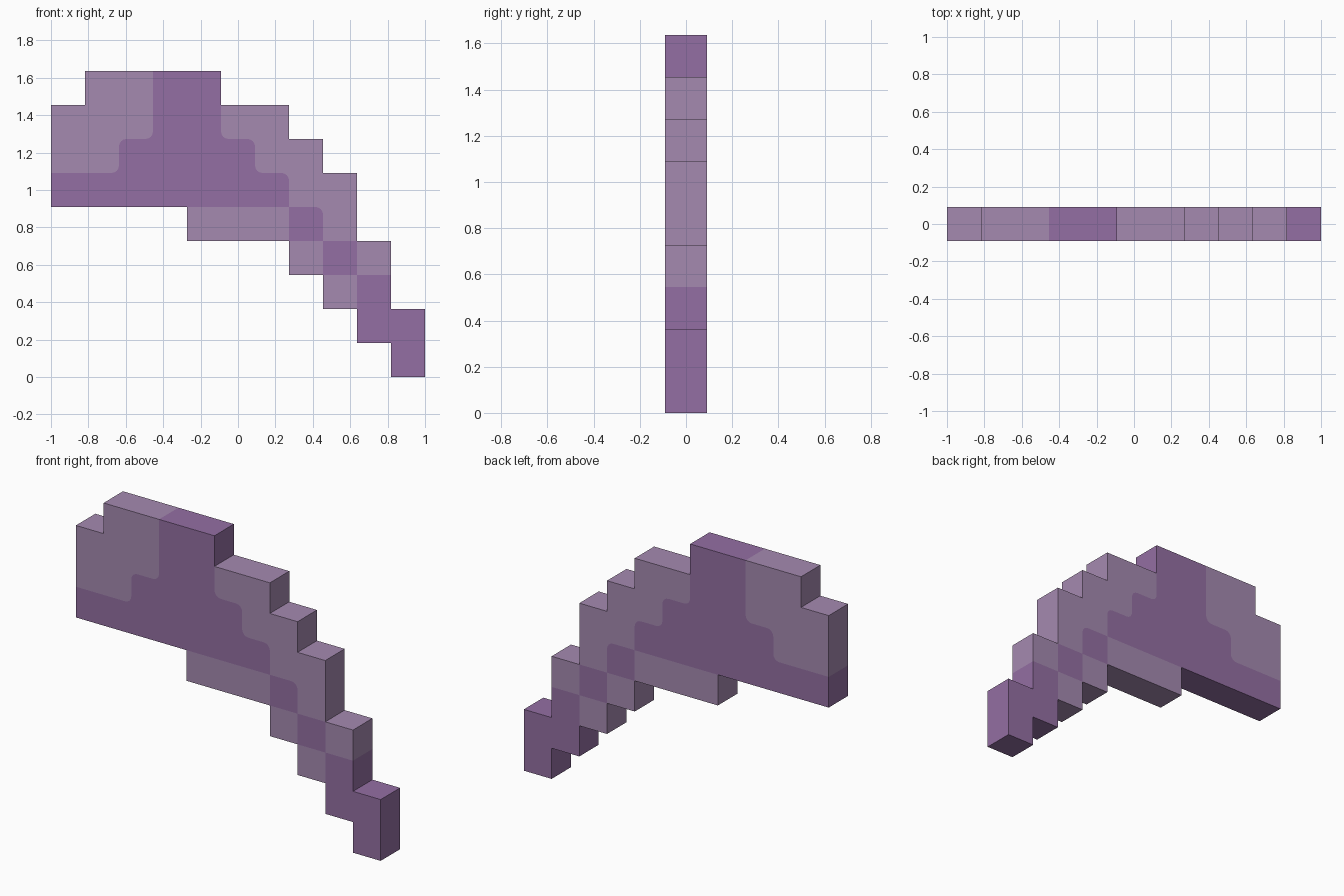
import bpy
import bmesh
import math
from mathutils import Vector

if "Cube" in bpy.data.objects:
    bpy.data.objects.remove(bpy.data.objects["Cube"])

# Stepped pattern, top row first: L = light, D = dark, . = empty
PATTERN = [
    ".LLDD......",
    "LLLDDLL....",
    "LLDDDDLL...",
    "DDDDDDDLL..",
    "....LLLDL..",
    ".......LDL.",
    "........LD.",
    ".........DD",
    "..........D",
]
ROWS, COLS = len(PATTERN), len(PATTERN[0])
S = 2 / COLS          # block size
R = 0.04              # rounding of colour borders
HALF = S / 2          # half thickness
STEPS = 4


def material(name, rgb):
    linear = [((c / 255 + 0.055) / 1.055) ** 2.4 for c in rgb]
    mat = bpy.data.materials.new(name)
    mat.diffuse_color = (*linear, 1)
    mat.use_nodes = True
    mat.node_tree.nodes["Principled BSDF"].inputs["Base Color"].default_value = mat.diffuse_color
    return mat


def cell(c, r):
    if 0 <= c < COLS and 0 <= r < ROWS:
        return PATTERN[ROWS - 1 - r][c]
    return "."


def corner_kind(c, r):
    """Colour of the odd block at a grid corner, if one of four differs."""
    around = [cell(c - i, r - j) for i in (0, 1) for j in (0, 1)]
    if "." not in around:
        for k in "LD":
            if around.count(k) == 1:
                return k
    return None


bm = bmesh.new()


def add_face(points, y, index):
    face = bm.faces.new([bm.verts.new((p.x, y, p.y)) for p in points])
    face.material_index = index


def add_caps(points, index):
    add_face(points, -HALF, index)
    add_face(points[::-1], HALF, index)


def add_block(c, r):
    kind = cell(c, r)
    index = "LD".index(kind)
    grid = [(c, r), (c + 1, r), (c + 1, r + 1), (c, r + 1)]
    pts = [Vector((x * S - 1, z * S)) for x, z in grid]
    outline = []
    for i, p in enumerate(pts):
        odd = corner_kind(*grid[i])
        if not odd:
            outline.append(p)
            continue
        back = (pts[i - 1] - p).normalized() * R
        ahead = (pts[(i + 1) % 4] - p).normalized() * R
        if odd == kind:
            # rounded corner with a fillet in the other colour
            arc = []
            for k in range(STEPS + 1):
                t = math.pi / 2 * k / STEPS
                arc.append(p + back + ahead - ahead * math.cos(t) - back * math.sin(t))
            outline += arc
            add_caps([p] + arc[::-1], 1 - index)
        else:
            outline += [p + back, p, p + ahead]
    add_caps(outline, index)

    # outer walls where there is no neighbouring block
    for i, (dx, dz) in enumerate([(0, -1), (1, 0), (0, 1), (-1, 0)]):
        if cell(c + dx, r + dz) == ".":
            a, b = pts[i], pts[(i + 1) % 4]
            wall = [(a, HALF), (b, HALF), (b, -HALF), (a, -HALF)]
            face = bm.faces.new([bm.verts.new((p.x, y, p.y)) for p, y in wall])
            face.material_index = index


for row in range(ROWS):
    for col in range(COLS):
        if cell(col, row) != ".":
            add_block(col, row)

bmesh.ops.remove_doubles(bm, verts=bm.verts[:], dist=0.0005)
bm.normal_update()

mesh = bpy.data.meshes.new("stepped_blade")
bm.to_mesh(mesh)
bm.free()
mesh.materials.append(material("light purple", (165, 138, 176)))
mesh.materials.append(material("dark purple", (148, 111, 163)))
blade = bpy.data.objects.new("stepped_blade", mesh)
bpy.context.collection.objects.link(blade)
